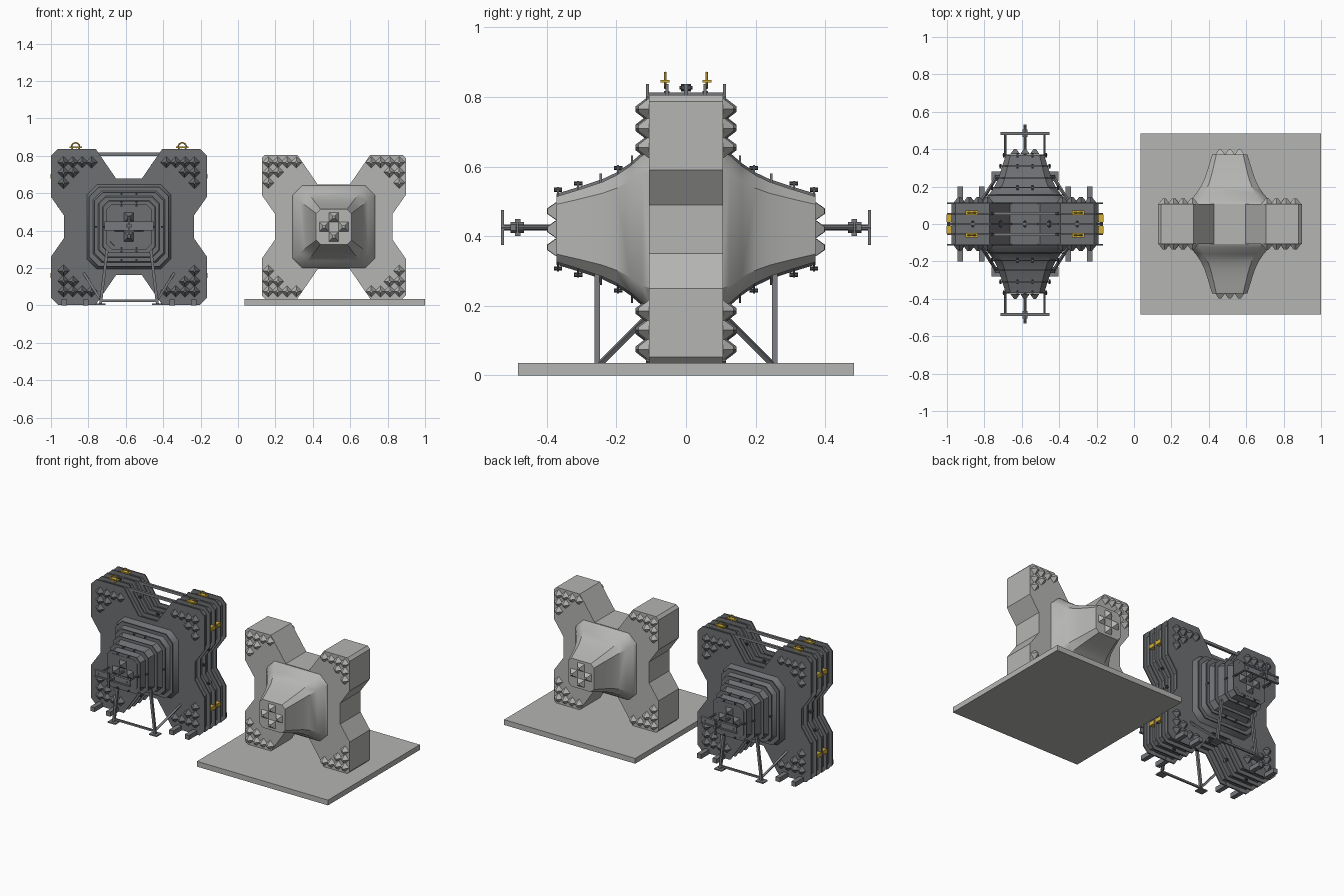
import bpy, bmesh, math
from mathutils import Vector, Matrix

if "Cube" in bpy.data.objects:
    bpy.data.objects.remove(bpy.data.objects["Cube"])

def mat(name, c):
    m = bpy.data.materials.new(name)
    m.diffuse_color = (*c, 1)
    m.use_nodes = True
    m.node_tree.nodes["Principled BSDF"].inputs["Base Color"].default_value = m.diffuse_color
    return m

CONCRETE = mat("concrete grey", (0.46, 0.46, 0.45))
STEEL = mat("mould steel", (0.155, 0.16, 0.17))
FRAME = mat("frame steel", (0.19, 0.195, 0.21))
BOLT = mat("bolt dark", (0.07, 0.07, 0.08))
YELLOW = mat("safety yellow", (0.65, 0.43, 0.04))
CZ, BX, MX = 0.42, 0.512, -0.583   # centre height, block x, mould x

def finish(bm, name, m, smooth=False):
    bmesh.ops.recalc_face_normals(bm, faces=bm.faces)
    me = bpy.data.meshes.new(name)
    bm.to_mesh(me)
    bm.free()
    me.materials.append(m)
    ob = bpy.data.objects.new(name, me)
    bpy.context.collection.objects.link(ob)
    if smooth:
        bpy.ops.object.select_all(action='DESELECT')
        ob.select_set(True)
        bpy.context.view_layer.objects.active = ob
        bpy.ops.object.shade_smooth_by_angle(angle=math.radians(35))
    return ob

def add_box(bm, c, s):
    bmesh.ops.create_cube(bm, size=1, matrix=Matrix.Translation(c) @ Matrix.Diagonal((*s, 1)))

def add_rod(bm, a, b, r, n=8, r2=None, spin=0):
    a, b = Vector(a), Vector(b)
    d = b - a
    M = Matrix.Translation((a + b) / 2) @ d.to_track_quat('Z', 'Y').to_matrix().to_4x4()
    bmesh.ops.create_cone(bm, cap_ends=True, segments=n, radius1=r, radius2=r if r2 is None else r2,
                          depth=d.length, matrix=M @ Matrix.Rotation(spin, 4, 'Z'))

def outline(off=0.0):
    """X-shaped outline, grown outward by off with mitred corners."""
    q = [(.315, .07), (.385, .17), (.385, .367), (.367, .385), (.195, .385), (.085, .225)]
    pts = q + [(-x, z) for x, z in q[::-1]]
    pts += [(-x, -z) for x, z in pts]
    out = []
    for i, p in enumerate(pts):
        a, b, c = Vector(pts[i - 1]), Vector(p), Vector(pts[(i + 1) % len(pts)])
        d1, d2 = (b - a).normalized(), (c - b).normalized()
        n1, n2 = Vector((d1.y, -d1.x)), Vector((d2.y, -d2.x))
        out.append(b + (n1 + n2) * off / (1 + n1.dot(n2)))
    return out

def octagon(h, k=0.24):
    c = h * (1 - k)
    return [(h, -c), (h, c), (c, h), (-c, h), (-h, c), (-h, -c), (-c, -h), (c, -h)]

def loft(bm, cx, rings):
    """Skin a list of (y, outline points) and cap both ends."""
    loops = [[bm.verts.new((cx + x, y, CZ + z)) for x, z in pts] for y, pts in rings]
    n = len(loops[0])
    for A, B in zip(loops, loops[1:]):
        for i in range(n):
            bm.faces.new((A[i], A[(i + 1) % n], B[(i + 1) % n], B[i]))
    bm.faces.new(loops[0])
    bm.faces.new(loops[-1])

def prism(bm, cx, pts, y0, y1):
    loft(bm, cx, [(y0, pts), (y1, pts)])

PROFILE = [(.10, .224), (.125, .213), (.16, .182), (.20, .155), (.24, .136), (.30, .116), (.372, .094)]

def radius(y):
    for (y0, h0), (y1, h1) in zip(PROFILE, PROFILE[1:]):
        if y <= y1:
            return h0 + (h1 - h0) * (y - y0) / (y1 - y0)
    return PROFILE[-1][1]

def horns(name, cx, grow, m):
    for s in (-1, 1):
        bm = bmesh.new()
        loft(bm, cx, [(s * y, octagon(h + grow)) for y, h in PROFILE])
        finish(bm, f"{name}_{'front' if s < 0 else 'back'}", m, True)

def studs(name, cx, y0, tip, m):
    """Blunt pyramids: an L on every arm corner and a cross on each tip."""
    bm = bmesh.new()
    L = [(.35 - .05 * i, .345) for i in range(4)] + [(.35, .29), (.35, .235), (.298, .293)]
    for s in (-1, 1):
        for x, z in L:
            for sx in (-1, 1):
                for sz in (-1, 1):
                    p = (cx + sx * x, s * y0, CZ + sz * z)
                    add_rod(bm, p, (p[0], s * (y0 + .03), p[2]), .031, 4, .008)
        for x, z in ((.052, 0), (-.052, 0), (0, .052), (0, -.052)):
            add_rod(bm, (cx + x, s * tip, CZ + z), (cx + x, s * (tip + .026), CZ + z),
                    .036, 4, .01, math.pi / 4)
    finish(bm, name, m)

# ---- Concrete block on its base plate
bm = bmesh.new()
add_box(bm, (.518, 0, .0175), (.965, .966, .035))
finish(bm, "base_plate", CONCRETE)
bm = bmesh.new()
prism(bm, BX, outline(), -.107, .107)
finish(bm, "block_body", CONCRETE)
horns("block_horn", BX, 0, CONCRETE)
studs("block_studs", BX, .107, .372, CONCRETE)

# ---- Steel mould shell and flanges
bm = bmesh.new()
prism(bm, MX, outline(.008), -.112, .112)
finish(bm, "mould_body", STEEL)
for i, y in enumerate((-.111, -.055, 0, .055, .111)):
    bm = bmesh.new()
    w = .006 if i == 2 else .004
    prism(bm, MX, outline(.032), y - w, y + w)
    finish(bm, f"mould_flange_{i + 1}", STEEL)
horns("mould_horn", MX, .008, STEEL)
studs("mould_studs", MX, .115, .374, STEEL)

# Stiffener rings round the horns
bm = bmesh.new()
for s in (-1, 1):
    for y in (.155, .195, .245, .31, .368):
        prism(bm, MX, octagon(radius(y) + .026), s * (y - .003), s * (y + .003))
finish(bm, "horn_rings", STEEL)

# Bolts on the split flange and the horn rings
bm = bmesh.new()
pts = outline(.022)
for i, p in enumerate(pts):
    q = pts[(i + 1) % len(pts)]
    if (q - p).length > .05:
        c = (p + q) / 2
        X, Z = MX + c.x, CZ + c.y
        add_rod(bm, (X, -.018, Z), (X, .018, Z), .005, 6)
        for s in (-1, 1):
            add_rod(bm, (X, s * .006, Z), (X, s * .014, Z), .011, 6)
for s in (-1, 1):
    for y in (.195, .31, .368):
        h = radius(y) + .018
        for x, z in ((.04, h), (-.04, h), (.04, -h), (-.04, -h), (h, 0), (-h, 0)):
            add_rod(bm, (MX + x, s * (y - .012), CZ + z), (MX + x, s * (y + .012), CZ + z), .006, 6)
finish(bm, "bolts", BOLT)

# Tie bars across the top notch
bm = bmesh.new()
for y in (-.055, .055):
    add_box(bm, (MX, y, .808), (.36, .016, .018))
finish(bm, "top_tie_bars", FRAME)

# Skids under the feet
bm = bmesh.new()
for sx in (-1, 1):
    for x in (.232, .347):
        for s in (-1, 1):
            add_box(bm, (MX + sx * x, s * .152, .015), (.03, .096, .03))
finish(bm, "skids", FRAME)

# Support legs, braces and foot pads
bm = bmesh.new()
for s in (-1, 1):
    for sx in (-1, 1):
        foot = (MX + sx * .152, s * .255, .008)
        add_rod(bm, foot, (MX + sx * .115, s * .255, .31), .011, 4, spin=math.pi / 4)
        add_rod(bm, (foot[0], s * .25, .03), (MX + sx * .24, s * .11, .17), .009, 4)
        add_box(bm, (foot[0], foot[1], .005), (.055, .05, .008))
    add_box(bm, (MX, s * .255, .024), (.3, .012, .012))
    add_box(bm, (MX, s * .255, .305), (.25, .02, .018))
finish(bm, "support_legs", FRAME)

# Clamp on each tip: side rods, cross beam, screw and turning bar
bm = bmesh.new()
for s in (-1, 1):
    for sx in (-1, 1):
        add_rod(bm, (MX + sx * .105, s * .36, CZ + .005), (MX + sx * .105, s * .49, CZ + .005), .006)
    for z in (-.014, .024):
        add_box(bm, (MX, s * .484, CZ + z), (.26, .016, .01))
    add_box(bm, (MX, s * .484, CZ + .005), (.26, .005, .032))
    add_rod(bm, (MX, s * .37, CZ + .005), (MX, s * .532, CZ + .005), .008)
    add_rod(bm, (MX, s * .465, CZ + .005), (MX, s * .505, CZ + .005), .016, 6)
    add_box(bm, (MX, s * .527, CZ + .005), (.012, .009, .1))
finish(bm, "tip_clamps", FRAME)

# Yellow lifting lugs: base pads with rings on top, pads on the sides
bm = bmesh.new()
for sx in (-1, 1):
    for y in (-.06, .06):
        add_box(bm, (MX + sx * .285, y, .845), (.066, .026, .007))
        for z in (.69, .16):
            add_box(bm, (MX + sx * .405, y * .5, z), (.03, .04, .026))
        bpy.ops.mesh.primitive_torus_add(major_radius=.021, minor_radius=.004, major_segments=20,
                                         minor_segments=6, location=(MX + sx * .285, y, .848),
                                         rotation=(math.pi / 2, 0, 0))
        ring = bpy.context.object
        ring.name = "lifting_ring"
        ring.data.materials.append(YELLOW)
finish(bm, "lifting_pads", YELLOW)
